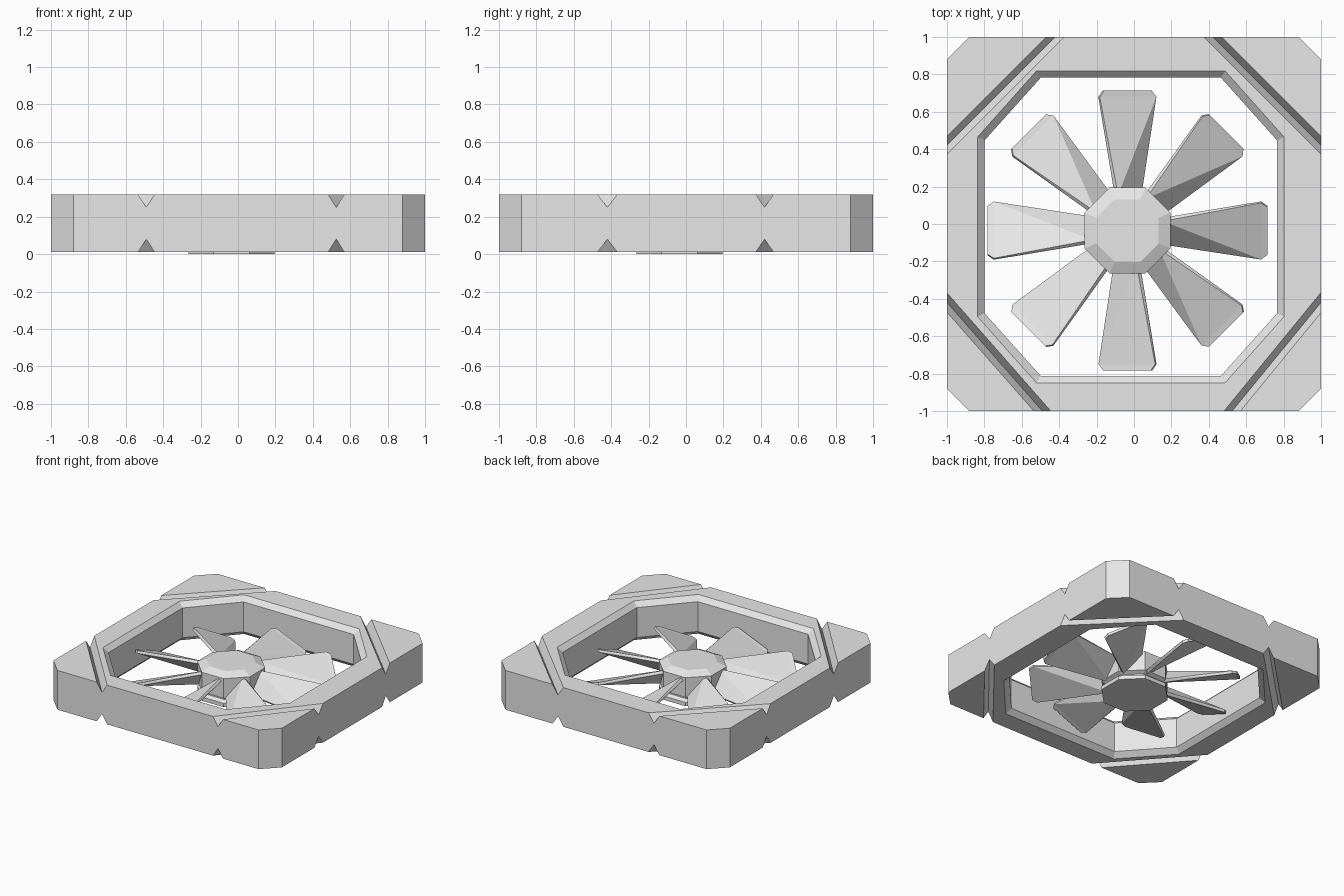
import bpy, bmesh, math
from mathutils import Vector, Matrix

if "Cube" in bpy.data.objects:
    bpy.data.objects.remove(bpy.data.objects["Cube"])

grey = bpy.data.materials.new("light_grey")
grey.use_nodes = True
grey.diffuse_color = (0.8, 0.8, 0.8, 1)
grey.node_tree.nodes["Principled BSDF"].inputs["Base Color"].default_value = (0.8, 0.8, 0.8, 1)

BOTTOM, TOP = 0.01, 0.32
HUB = Vector((-0.035, -0.035, 0))


def loft(name, rings, twisted=False, matrix=Matrix()):
    """Skin closed rings of points and cap both ends."""
    bm = bmesh.new()
    loops = [[bm.verts.new(p) for p in ring] for ring in rings]
    for a, b in zip(loops, loops[1:]):
        n = len(a)
        for i in range(n):
            j = (i + 1) % n
            if twisted:
                bm.faces.new((a[i], a[j], b[j]))
                bm.faces.new((a[i], b[j], b[i]))
            else:
                bm.faces.new((a[i], a[j], b[j], b[i]))
    bm.faces.new(loops[0])
    bm.faces.new(loops[-1])
    bmesh.ops.recalc_face_normals(bm, faces=bm.faces)
    mesh = bpy.data.meshes.new(name)
    bm.to_mesh(mesh)
    bm.free()
    mesh.transform(matrix)
    mesh.materials.append(grey)
    obj = bpy.data.objects.new(name, mesh)
    bpy.context.collection.objects.link(obj)
    return obj


def cut(target, cutter):
    """Subtract the cutter and throw it away."""
    mod = target.modifiers.new("cut", "BOOLEAN")
    mod.operation, mod.solver, mod.object = "DIFFERENCE", "EXACT", cutter
    cutter.hide_render = True
    bpy.context.view_layer.objects.active = target
    bpy.ops.object.modifier_apply(modifier=mod.name)
    bpy.data.objects.remove(cutter)


def chamfered_box(hx, hy, cx, cy, z, centre=(0, 0)):
    """Eight-sided ring: half sizes, and where the flat sides end."""
    pts = [(hx, -cy), (hx, cy), (cx, hy), (-cx, hy),
           (-hx, cy), (-hx, -cy), (-cx, -hy), (cx, -hy)]
    return [(x + centre[0], y + centre[1], z) for x, y in pts]


# Square frame with clipped corners
frame = loft("frame", [chamfered_box(1, 1, 0.88, 0.88, z) for z in (BOTTOM, TOP)])

# Eight-sided opening with bevelled rims
BEVEL = 0.037


def opening(out, z):
    return chamfered_box(0.782 + out, 0.797 + out, 0.482 + out * 0.6,
                         0.462 + out * 0.5, z, (-0.017, -0.015))


cut(frame, loft("opening_cutter", [
    opening(2 * BEVEL, BOTTOM - BEVEL), opening(0, BOTTOM + BEVEL),
    opening(0, TOP - BEVEL), opening(2 * BEVEL, TOP + BEVEL)]))

# V grooves across the corners, above and below
DEPTH, HALF, EXTRA = 0.07, 0.034, 0.03
lines = [((0.42, 1), (1, 0.42)), ((-0.42, 1), (-1, 0.42)),
         ((-0.49, -1), (-1, -0.42)), ((0.525, -1), (1, -0.42))]
for start, end in lines:
    p, q = Vector((*start, 0)), Vector((*end, 0))
    along = (q - p).normalized()
    side = along.cross(Vector((0, 0, 1))) * HALF * (DEPTH + EXTRA) / DEPTH
    for surface, up in ((TOP, 1), (BOTTOM, -1)):
        tip = Vector((0, 0, surface - up * DEPTH))
        rim = Vector((0, 0, surface + up * EXTRA))
        cut(frame, loft("groove_cutter", [
            [c + tip, c + rim + side, c + rim - side]
            for c in (p - along * 0.2, q + along * 0.2)]))

# Hub: octagonal drum with a bevelled cap and a waist above its base
hub_profile = [(0.23, 0), (0.23, 0.03), (0.2, 0.045), (0.2, 0.055),
               (0.23, 0.07), (0.23, 0.225), (0.167, 0.255)]
flat = math.tan(math.pi / 8)
loft("hub", [chamfered_box(a, a, a * flat, a * flat, z, HUB) for a, z in hub_profile])


# Twisted blades: steep at the hub, flatter and wider at the tip
def section(r, left, right, high, low, thick):
    a, b = Vector((r, left, high)), Vector((r, -right, low))
    drop = Vector((0, high - low, -(left + right))).normalized() * thick
    return [a, b, b + drop, a + drop]


blade = [section(0.19, 0.05, 0.075, 0.215, 0.075, 0.025),
         section(0.715, 0.148, 0.155, 0.2, 0.075, 0.02),
         section(0.748, 0.125, 0.13, 0.19, 0.085, 0.02)]
for k in range(8):
    turn = Matrix.Translation(HUB) @ Matrix.Rotation(k * math.pi / 4, 4, "Z")
    loft(f"blade_{k + 1}", blade, True, turn)
